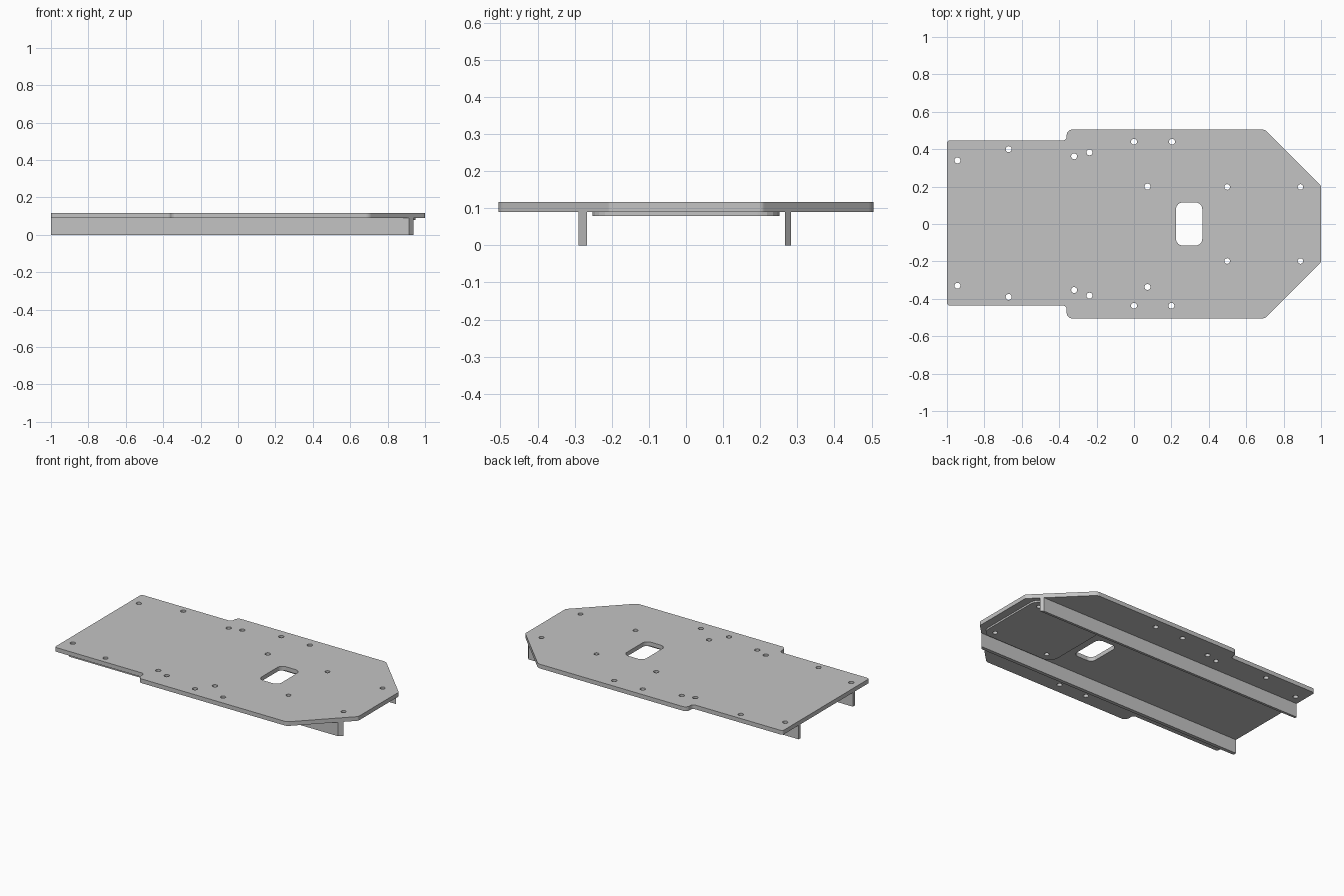
import bpy
import math
from mathutils import Vector

cube = bpy.data.objects.get("Cube")
if cube:
    bpy.data.objects.remove(cube, do_unlink=True)

# Single bare-metal colour
metal = bpy.data.materials.new("grey_metal")
metal.use_nodes = True
GREY = (0.55, 0.55, 0.55, 1)
metal.diffuse_color = GREY
for node in metal.node_tree.nodes:
    if node.type == 'BSDF_PRINCIPLED':
        node.inputs["Base Color"].default_value = GREY


def rounded(corners, steps=6):
    """Outline from (x, y, radius) corners, each filleted with an arc."""
    out = []
    for i, (x, y, r) in enumerate(corners):
        p = Vector((x, y))
        if r == 0:
            out.append(p)
            continue
        a = (Vector(corners[i - 1][:2]) - p).normalized()
        b = (Vector(corners[(i + 1) % len(corners)][:2]) - p).normalized()
        half = a.angle(b) / 2
        centre = p + (a + b).normalized() * r / math.sin(half)
        reach = r / math.tan(half)
        v0, v1 = p + a * reach - centre, p + b * reach - centre
        out += [centre + v0.lerp(v1, k / steps).normalized() * r for k in range(steps + 1)]
    return out


def rectangle(x0, x1, y0, y1, r):
    return rounded([(x0, y0, r), (x1, y0, r), (x1, y1, r), (x0, y1, r)])


def circle(x, y, r, n=20):
    return [Vector((x + r * math.cos(k * math.tau / n), y + r * math.sin(k * math.tau / n)))
            for k in range(n)]


def slab(name, loops, z0, z1):
    """Flat part from an outline plus hole loops, extruded from z0 to z1."""
    curve = bpy.data.curves.new(name + "_profile", 'CURVE')
    curve.dimensions = '2D'
    curve.fill_mode = 'BOTH'
    curve.extrude = (z1 - z0) / 2
    for loop in loops:
        spline = curve.splines.new('POLY')
        spline.points.add(len(loop) - 1)
        for point, v in zip(spline.points, loop):
            point.co = (v.x, v.y, 0, 1)
        spline.use_cyclic_u = True
        spline.use_smooth = False
    temp = bpy.data.objects.new(name + "_profile", curve)
    bpy.context.collection.objects.link(temp)
    bpy.context.view_layer.update()
    deps = bpy.context.evaluated_depsgraph_get()
    mesh = bpy.data.meshes.new_from_object(temp.evaluated_get(deps))
    bpy.data.objects.remove(temp, do_unlink=True)
    mesh.name = name
    mesh.materials.clear()
    mesh.materials.append(metal)
    ob = bpy.data.objects.new(name, mesh)
    ob.location.z = (z0 + z1) / 2
    bpy.context.collection.objects.link(ob)
    return ob


# Bolt holes
front_bolts = [(0.498, 0.198), (0.89, 0.198), (0.498, -0.198), (0.89, -0.198)]
deck_bolts = [
    (-0.944, 0.34), (-0.67, 0.4), (-0.32, 0.362), (-0.238, 0.383),
    (0, 0.44), (0.203, 0.44), (0.072, 0.2),
    (-0.944, -0.33), (-0.67, -0.39), (-0.32, -0.353), (-0.238, -0.383),
    (0, -0.437), (0.2, -0.437), (0.072, -0.337),
]
front_holes = [circle(x, y, 0.015) for x, y in front_bolts]
deck_holes = [circle(x, y, 0.016) for x, y in deck_bolts]

# Main deck with tapered nose, stepped tail and a rounded window
deck_outline = rounded([
    (-1, -0.436, 0.015), (-0.36, -0.436, 0.02), (-0.36, -0.505, 0.03),
    (0.7, -0.505, 0.04), (1, -0.205, 0.02), (1, 0.205, 0.02),
    (0.7, 0.505, 0.04), (-0.36, 0.505, 0.03), (-0.36, 0.447, 0.02),
    (-1, 0.447, 0.015),
])
window = rectangle(0.225, 0.365, -0.115, 0.115, 0.035)
slab("deck_plate", [deck_outline, window] + front_holes + deck_holes, 0.09, 0.117)

# Thin reinforcement under the nose
slab("nose_under_plate", [rectangle(0.42, 0.948, -0.252, 0.252, 0.06)] + front_holes, 0.079, 0.09)

# Lengthwise rails, front ends cut along the taper of the nose
for name, inner, outer in (("right_rail", -0.267, -0.29), ("left_rail", 0.267, 0.283)):
    nose = 1.205
    slab(name, [rounded([(-1, inner, 0), (nose - abs(inner), inner, 0),
                         (nose - abs(outer), outer, 0), (-1, outer, 0)])], 0, 0.09)
